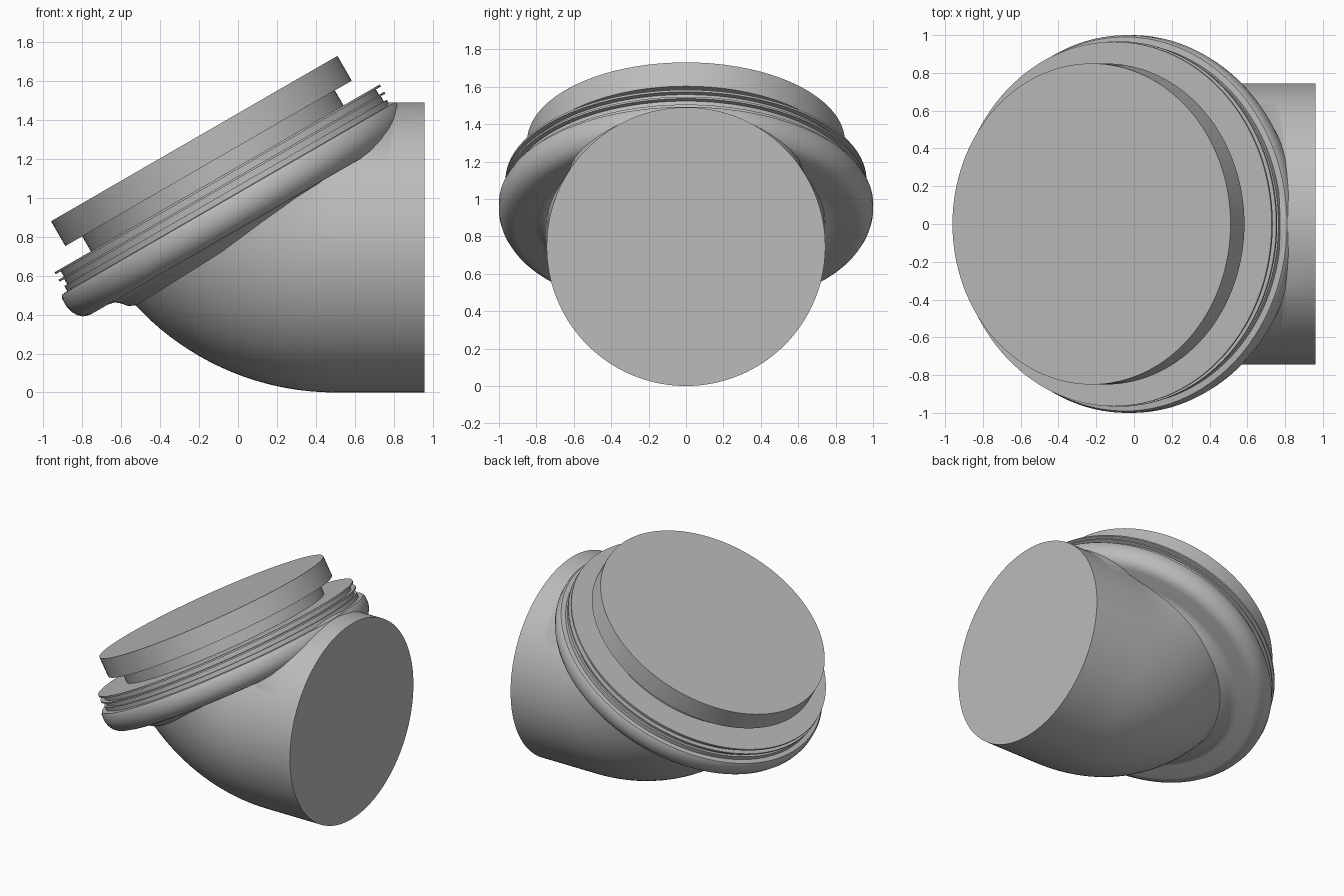
import bpy, bmesh
from math import sin, cos, pi, radians
from mathutils import Vector, Matrix

cube = bpy.data.objects.get("Cube")
if cube:
    bpy.data.objects.remove(cube, do_unlink=True)

SEG = 128
TILT = radians(30)
PIPE_R = 0.745
BEND_X, BEND_Z = 0.5, 1.40      # centre of the elbow bend
CAP = Matrix.Translation((-0.225, 0, 1.305)) @ Matrix.Rotation(-TILT, 4, 'Y')

grey = bpy.data.materials.new("plain_grey")
grey.use_nodes = True
grey.diffuse_color = (0.5, 0.5, 0.5, 1)
grey.node_tree.nodes["Principled BSDF"].inputs["Base Color"].default_value = (0.5, 0.5, 0.5, 1)


def loft(name, rings, angle=30):
    """Skin a list of closed rings and cap both ends."""
    bm = bmesh.new()
    rows = [[bm.verts.new(p) for p in ring] for ring in rings]
    count = len(rows[0])
    for a, b in zip(rows, rows[1:]):
        for i in range(count):
            j = (i + 1) % count
            bm.faces.new((a[i], a[j], b[j], b[i]))
    bm.faces.new(rows[0])
    bm.faces.new(rows[-1])
    bmesh.ops.remove_doubles(bm, verts=bm.verts, dist=0.0001)
    bmesh.ops.recalc_face_normals(bm, faces=bm.faces)
    mesh = bpy.data.meshes.new(name)
    bm.to_mesh(mesh)
    bm.free()
    mesh.materials.append(grey)
    obj = bpy.data.objects.new(name, mesh)
    bpy.context.collection.objects.link(obj)
    bpy.ops.object.select_all(action='DESELECT')
    obj.select_set(True)
    bpy.context.view_layer.objects.active = obj
    bpy.ops.object.shade_smooth_by_angle(angle=radians(angle))
    return obj


def tilted(r, h, a):
    return CAP @ Vector((r * cos(a), r * sin(a), h))


def lathe(name, profile):
    """Turn a (radius, height) profile about the tilted axis."""
    turns = [2 * pi * i / SEG for i in range(SEG)]
    return loft(name, [[tilted(r, h, a) for a in turns] for r, h in profile])


# Lid and its narrower neck
lathe("lid", [(0.85, 0), (0.85, -0.147)])
lathe("lid_neck", [(0.75, -0.14), (0.75, -0.26)])

# Ribbed collar with a rounded lip and a fillet underneath
lathe("collar", [
    (0.965, -0.236), (0.965, -0.248), (0.935, -0.248), (0.935, -0.28),
    (0.967, -0.28), (0.967, -0.291), (0.94, -0.291), (0.94, -0.322),
    (0.957, -0.322), (0.957, -0.352), (0.99, -0.355), (1.0, -0.375),
    (1.0, -0.425), (0.992, -0.455), (0.975, -0.485), (0.95, -0.507),
    (0.915, -0.517), (0.81, -0.517), (0.775, -0.525), (0.75, -0.545),
    (0.725, -0.575), (0.69, -0.592), (0.6, -0.6)])

# Elbow pipe: straight outlet, then a tight bend up to the collar
circle = [2 * pi * i / SEG for i in range(SEG)]


def pipe_ring(x):
    return [Vector((x, PIPE_R * sin(a), PIPE_R + PIPE_R * cos(a))) for a in circle]


def bend_ring(turn):
    ring = []
    for p in pipe_ring(0):
        reach = max(BEND_Z - p.z, 0)
        ring.append(Vector((BEND_X - reach * sin(turn), p.y, BEND_Z - reach * cos(turn))))
    return ring


rings = [pipe_ring(0.96), pipe_ring(0.6)]
rings += [bend_ring(radians(60) * i / 24) for i in range(25)]
loft("elbow_pipe", rings)

# Blend web between the collar lip and the top of the outlet
web = []
STEPS = 40
for i in range(STEPS + 1):
    t = 2 * i / STEPS - 1
    a = radians(50) * t
    phi = a * 1.38
    lip = tilted(0.995 - 0.2 * t ** 4, -0.39 - 0.12 * t * t, a)
    foot = Vector((0.825 - 0.09 * t * t, (PIPE_R - 0.001) * sin(phi),
                   PIPE_R + (PIPE_R - 0.001) * cos(phi)))
    inner = (lip + foot) / 2 + Vector((-0.15, -0.1 * t, -0.1))
    sag = (lip + foot) / 2 + Vector((-0.01, 0, -0.01)) * abs(t)
    web.append([lip, sag, foot, inner])
loft("blend_web", web, 40)
